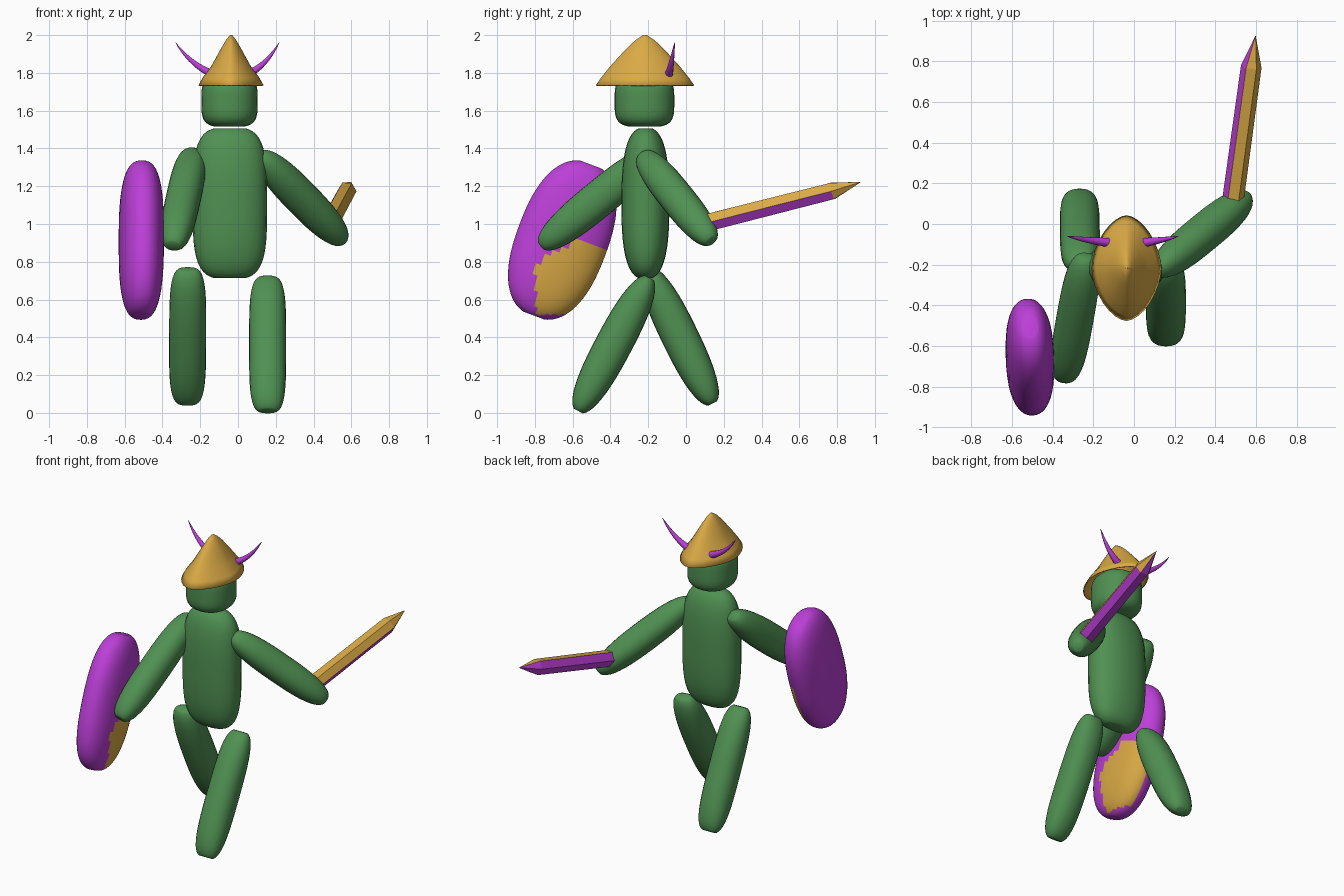
import bpy, bmesh, math
from mathutils import Vector as V

if "Cube" in bpy.data.objects:
    bpy.data.objects.remove(bpy.data.objects["Cube"])


def material(name, rgb):
    m = bpy.data.materials.new(name)
    m.diffuse_color = (*rgb, 1)
    m.use_nodes = True
    m.node_tree.nodes["Principled BSDF"].inputs["Base Color"].default_value = m.diffuse_color
    return m


GREEN = material("green", (0.08, 0.28, 0.085))
GOLD = material("gold", (0.70, 0.40, 0.06))
PURPLE = material("purple", (0.50, 0.05, 0.68))


def loft(name, rings, mats, smooth=True, cap_start=True, rule=None):
    """Skin a list of equal rings; rule(face) picks the material slot."""
    bm = bmesh.new()
    vr = [[bm.verts.new(p) for p in r] for r in rings]
    n = len(vr[0])
    for a, b in zip(vr, vr[1:]):
        for i in range(n):
            j = (i + 1) % n
            bm.faces.new((a[i], a[j], b[j], b[i]))
    if cap_start:
        bm.faces.new(vr[0][::-1])
    bm.faces.new(vr[-1])
    bmesh.ops.recalc_face_normals(bm, faces=bm.faces)
    bm.normal_update()
    if rule:
        for f in bm.faces:
            f.material_index = rule(f)
    me = bpy.data.meshes.new(name)
    bm.to_mesh(me)
    bm.free()
    for m in mats:
        me.materials.append(m)
    ob = bpy.data.objects.new(name, me)
    bpy.context.collection.objects.link(ob)
    if smooth:
        bpy.context.view_layer.objects.active = ob
        ob.select_set(True)
        bpy.ops.object.shade_smooth_by_angle(angle=math.radians(50))
        ob.select_set(False)
    return ob


def frame(w, side=V((1, 0, 0))):
    w = w.normalized()
    u = (side - w * side.dot(w)).normalized()
    return u, u.cross(w)


def ring(c, u, v, a, b, n=24, e=2.0):
    """Superellipse ring round c with half widths a, b and exponent e."""
    pts = []
    for i in range(n):
        t = 2 * math.pi * i / n
        x, y = math.cos(t), math.sin(t)
        pts.append(c + u * math.copysign(abs(x) ** (2 / e), x) * a
                   + v * math.copysign(abs(y) ** (2 / e), y) * b)
    return pts


def blob(name, p0, p1, a, b, ea, eb, mats=(GREEN,), rule=None, side=(1, 0, 0), n=24, steps=24, cut=0.985):
    """Rounded body from p0 to p1; ea, eb set how boxy each profile is."""
    p0, p1 = V(p0), V(p1)
    u, v = frame(p1 - p0, V(side))
    rings = []
    for k in range(steps + 1):
        s = -math.cos(math.pi * k / steps)
        q = abs(s) * cut
        rings.append(ring((p0 + p1) / 2 + (p1 - p0) / 2 * s, u, v,
                          a * (1 - q ** ea) ** (1 / ea),
                          b * (1 - q ** eb) ** (1 / eb), n, 2.2))
    return loft(name, rings, mats, rule=rule)


# body and head
blob("torso", (-0.043, -0.215, 0.715), (-0.043, -0.215, 1.505), 0.197, 0.127, 3.6, 2.7)
blob("head", (-0.045, -0.22, 1.515), (-0.045, -0.22, 1.785), 0.149, 0.158, 3.8, 3.8)

# limbs: start, end, half widths, profile exponents
limbs = {
    "front_leg": ((0.157, -0.195, 0.715), (0.157, -0.57, 0.01), 0.098, 0.098, 4.0, 2.5),
    "back_leg": ((-0.265, -0.205, 0.76), (-0.268, 0.14, 0.05), 0.098, 0.098, 4.0, 2.5),
    "shield_arm": ((-0.235, -0.16, 1.38), (-0.345, -0.765, 0.885), 0.092, 0.098, 3.2, 2.6),
    "sword_arm": ((0.115, -0.23, 1.365), (0.56, 0.135, 0.91), 0.092, 0.092, 2.6, 2.8),
}
for name, args in limbs.items():
    blob(name, *args)

# helmet: hollow pointed shell, longer front to back with a slight keel
profile = [(1.735, .172, .26), (1.775, .15, .232), (1.83, .108, .188), (1.88, .08, .143),
           (1.935, .05, .092), (1.975, .026, .048), (2.0, .006, .01)]
helmet = loft("helmet", [ring(V((-0.037, -0.217, z)), V((1, 0, 0)), V((0, 1, 0)), a, b, 32, 1.7)
                         for z, a, b in profile], (GOLD,), cap_start=False)
shell = helmet.modifiers.new("shell", "SOLIDIFY")
shell.thickness = 0.008
shell.offset = -1

# horns: tapered curved tubes
for name, x0, x1 in (("left_horn", -0.11, -0.33), ("right_horn", 0.035, 0.218)):
    p0, p1, p2 = V((x0, -0.093, 1.785)), V((x0 + (x1 - x0) * 0.6, -0.08, 1.83)), V((x1, -0.06, 1.96))
    rings = []
    for k in range(11):
        t = k / 10
        c = p0 * (1 - t) ** 2 + p1 * 2 * t * (1 - t) + p2 * t * t
        u, v = frame((p1 - p0) * (1 - t) + (p2 - p1) * t, V((0, 1, 0)))
        r = 0.023 * (1 - t) ** 0.8 + 0.001
        rings.append(ring(c, u, v, r, r, 10))
    loft(name, rings, (PURPLE,))


# shield: thick tilted oval, gold patch low on its inner side
def shield_rule(f):
    c = f.calc_center_median()
    inner = f.normal.x > 0.12 and c.y > -0.795 and c.z > 0.52
    return 1 if inner and c.z < 0.93 - 0.6 * abs(c.y + 0.56) else 0


blob("shield", (-0.512, -0.805, 0.515), (-0.512, -0.505, 1.315), 0.118, 0.242, 2.9, 2.4,
     (PURPLE, GOLD), shield_rule, side=(1, 0.08, 0), n=48, steps=40)

# sword: six-sided bar with a pointed end, gold above and purple below
base, neck, tip = V((.488, .125, 1.01)), V((.577, .775, 1.175)), V((.598, .925, 1.222))
su, sv = frame(tip - base)


def sword_rule(f):
    n = f.normal
    if n.dot(tip - base) < -0.5:
        return 0
    ang = math.degrees(math.atan2(n.dot(sv), n.dot(su)))
    low = -45 if f.calc_center_median().y > neck.y else 0
    return 1 if low < ang < 115 else 0


loft("sword", [ring(base, su, sv, .053, .053, 6), ring(neck, su, sv, .051, .051, 6),
               ring(tip, su, sv, .001, .001, 6)], (PURPLE, GOLD), smooth=False, rule=sword_rule)
